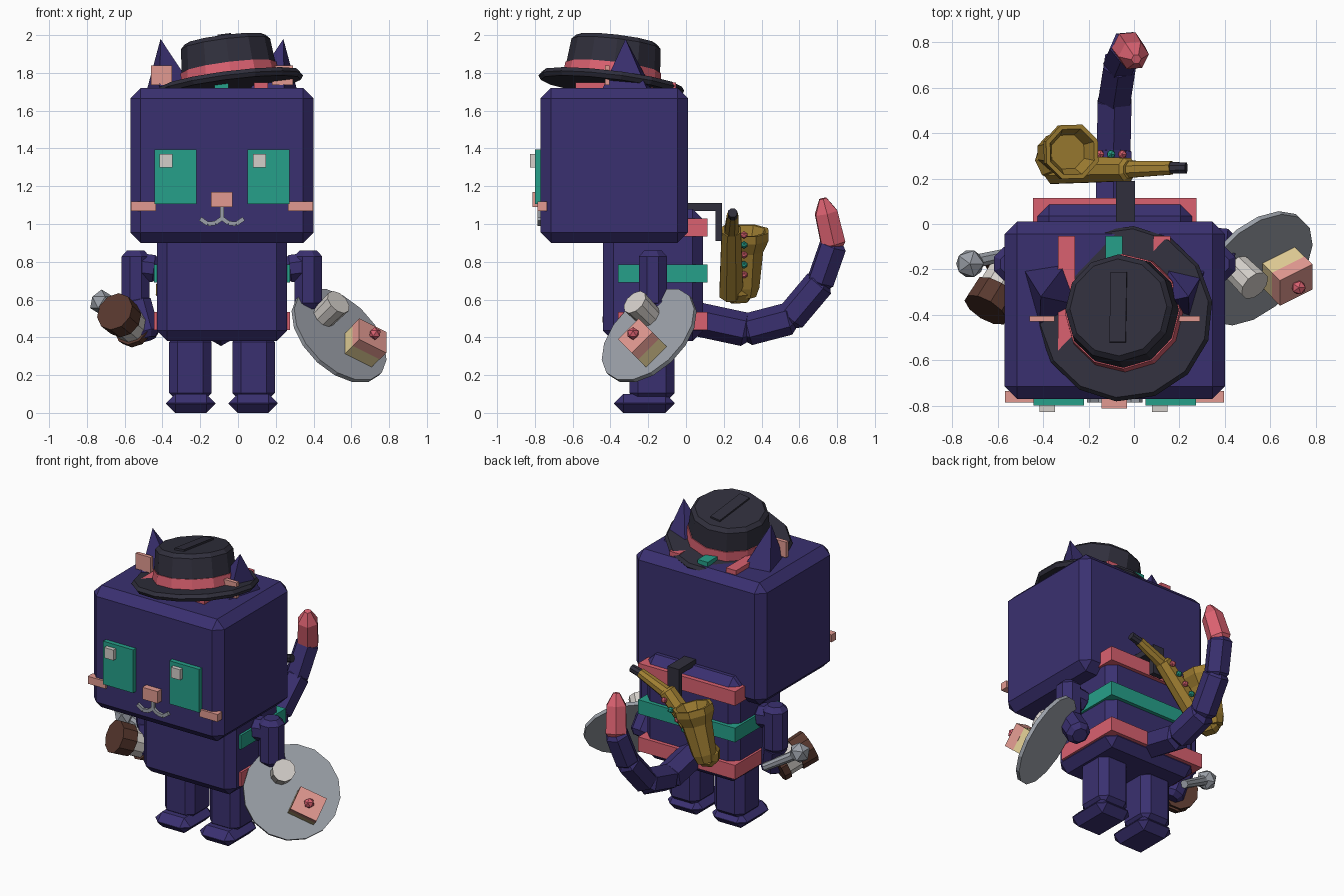
import bpy, bmesh, math
from mathutils import Vector, Matrix, Euler

if "Cube" in bpy.data.objects:
    bpy.data.objects.remove(bpy.data.objects["Cube"])

def mat(name, r, g, b):
    m = bpy.data.materials.new(name)
    lin = [((c / 255 + 0.055) / 1.055) ** 2.4 for c in (r, g, b)]
    m.diffuse_color = (*lin, 1)
    m.use_nodes = True
    m.node_tree.nodes["Principled BSDF"].inputs["Base Color"].default_value = m.diffuse_color
    return m

purple = mat("purple fur", 58, 48, 112)
teal = mat("teal", 38, 160, 138)
rose = mat("rose", 218, 97, 112)
dark = mat("charcoal", 48, 47, 60)
salmon = mat("salmon", 226, 154, 145)
gold = mat("brass", 160, 127, 50)
grey = mat("grey", 155, 160, 168)
white = mat("off white", 212, 207, 202)
brown = mat("brown", 88, 56, 46)
beige = mat("beige", 226, 206, 150)
CX = -0.085  # symmetry plane of the figure

def finish(name, bm, material):
    bmesh.ops.recalc_face_normals(bm, faces=bm.faces)
    me = bpy.data.meshes.new(name)
    bm.to_mesh(me)
    bm.free()
    me.materials.append(material)
    ob = bpy.data.objects.new(name, me)
    bpy.context.collection.objects.link(ob)
    return ob

def box(name, x, y, z, material, bevel=0, frame=None):
    """Box from ranges, optionally chamfered and placed in a local frame."""
    bm = bmesh.new()
    bmesh.ops.create_cube(bm, size=1)
    for v in bm.verts:
        v.co = Vector([(r[0] + r[1]) / 2 + c * (r[1] - r[0]) for r, c in zip((x, y, z), v.co)])
    if bevel:
        bmesh.ops.bevel(bm, geom=bm.edges[:], offset=bevel, segments=1, affect='EDGES')
    if frame:
        bm.transform(frame)
    return finish(name, bm, material)

def pair(name, x, y, z, material, bevel=0):
    """Two boxes mirrored about the figure's middle."""
    box("right_" + name, x, y, z, material, bevel)
    box("left_" + name, (2 * CX - x[1], 2 * CX - x[0]), y, z, material, bevel)

def rod(name, a, b, profile, sides, material):
    """Turned shape along a-b; profile is (distance fraction, radius)."""
    a, b = Vector(a), Vector(b)
    d = b - a
    q = d.to_track_quat('Z', 'Y')
    bm = bmesh.new()
    rings = []
    for t, r in profile:
        rings.append([bm.verts.new(a + d * t + q @ Vector((r * math.cos(k), r * math.sin(k), 0)))
                      for k in [2 * math.pi * (i + 0.5) / sides for i in range(sides)]])
    for lo, hi in zip(rings, rings[1:]):
        for i in range(sides):
            j = (i + 1) % sides
            bm.faces.new((lo[i], lo[j], hi[j], hi[i]))
    bm.faces.new(rings[0][::-1])
    bm.faces.new(rings[-1])
    return finish(name, bm, material)

def limb(name, a, b, r, sides=8, material=purple):
    c = 0.4 * r / (Vector(b) - Vector(a)).length
    return rod(name, a, b, [(0, r * .62), (c, r), (1 - c, r), (1, r * .62)], sides, material)

def ball(name, at, r, material, sub=1):
    bm = bmesh.new()
    bmesh.ops.create_icosphere(bm, subdivisions=sub, radius=r, matrix=Matrix.Translation(at))
    return finish(name, bm, material)

# Head and body
box("head", (-.57, .40), (-.77, .01), (.90, 1.72), purple, .055)
box("body", (-.43, .26), (-.44, .09), (.38, 1.08), purple, .055)
for i, (z, m) in enumerate([(.44, rose), (.69, teal), (.935, rose)]):
    box(f"body_stripe_{i}", (-.445, .275), (-.36, .115), (z, z + .095), m)

# Legs and feet
pair("leg", (-.03, .195), (-.30, -.06), (.06, .42), purple, .045)
pair("foot", (-.05, .21), (-.38, -.06), (0, .10), purple, .048)

# Face
pair("eye", (.05, .272), (-.80, -.75), (1.105, 1.395), teal)
for x in (-.415, .08):
    box("eye_glint", (x, x + .068), (-.827, -.79), (1.30, 1.37), white)
box("nose", (-.143, -.03), (-.812, -.75), (1.09, 1.17), salmon)
pair("cheek", (.265, .397), (-.785, -.735), (1.07, 1.12), salmon)
for s in (-1, 1):
    pts = [(0, 1.09), (0, 1.03), (.035, 1.005), (.075, 1.0), (.115, 1.028)]
    for p, q in zip(pts, pts[1:]):
        rod("mouth_line", (CX + s * p[0], -.775, p[1]), (CX + s * q[0], -.775, q[1]),
            [(0, .016), (1, .016)], 4, grey)

# Ears with inner plates
for s, side in ((1, "right"), (-1, "left")):
    bm = bmesh.new()
    base = [bm.verts.new((CX + s * x, y, 1.70)) for x, y in
            ((.14, -.36), (.33, -.45), (.40, -.20), (.21, -.17))]
    tip = bm.verts.new((CX + s * .325, -.32, 1.98))
    bm.faces.new(base)
    for i in range(4):
        bm.faces.new((base[i], base[(i + 1) % 4], tip))
    finish(side + "_ear", bm, purple)
pair("inner_ear", (.18, .29), (-.43, -.405), (1.735, 1.84), salmon)

# Stripes on top of the head
for i, (x, m) in enumerate([(-.335, rose), (-.125, teal), (.085, rose)]):
    box(f"head_stripe_{i}", (x, x + .075), (-.585, -.052), (1.70, 1.75), m)

# Tilted hat
hat_at = Vector((-.04, -.395, 1.745))
up = Vector((-.125, .12, 1)).normalized()
at = lambda h: hat_at + up * h
rod("hat_brim", at(-.022), at(.022), [(0, .375), (.5, .39), (1, .375)], 14, dark)
rod("hat_band", at(.015), at(.085), [(0, .262), (1, .255)], 12, rose)
rod("hat_crown", at(.08), at(.235), [(0, .25), (.85, .238), (1, .215)], 12, dark)
frame = Matrix.Translation(at(.235)) @ up.to_track_quat('Z', 'Y').to_matrix().to_4x4()
dent = box("hat_crease", (-.036, .036), (-.155, .155), (-.01, .012), dark)
dent.matrix_world = Matrix.Translation(at(.235)) @ Euler((-.12, -.125, 0)).to_matrix().to_4x4()

# Arms
for s, side in ((1, "right"), (-1, "left")):
    limb(side + "_shoulder", (CX + s * .33, -.175, .76), (CX + s * .49, -.175, .78), .078)
    limb(side + "_upper_arm", (CX + s * .457, -.175, .86), (CX + s * .457, -.175, .55), .08)
limb("right_hand", (.37, -.17, .60), (.38, -.06, .44), .078)
limb("left_hand", (-.54, -.175, .61), (-.48, -.23, .39), .078)

# Tail
tail = [(-.09, .04, .50), (-.09, .32, .44), (-.085, .55, .50), (-.06, .71, .69), (-.03, .78, .89)]
for i, (a, b) in enumerate(zip(tail, tail[1:])):
    a, b = Vector(a), Vector(b)
    e = (b - a).normalized() * .025
    limb(f"tail_{i}", a - e, b + e, .09 - .004 * i, 6)
rod("tail_tip", (-.03, .785, .87), (.01, .725, 1.135),
    [(0, .05), (.1, .073), (.72, .068), (1, .022)], 6, rose)

# Serving plate with cake and cup, tilted outwards
n = Vector((1, -1, 1)).normalized()
u = Vector((0, 1, 1)).normalized()
v = Vector((2, 1, -1)).normalized()
centre = Vector((.535, -.195, .41))
rod("plate", centre - n * .012, centre + n * .012, [(0, .3), (1, .3)], 16, grey)
M = Matrix((v, u, n)).transposed().to_4x4()
M.translation = centre + Vector((.095, .01, -.085))
box("cake_sponge", (-.087, .087), (-.077, .077), (.0, .085), beige, 0, M)
box("cake_icing", (-.088, .088), (-.078, .078), (.085, .145), salmon, 0, M)
ball("cake_cherry", M @ Vector((0, 0, .165)), .034, rose)
cup = centre + Vector((-.087, .007, .093))
rod("cup", cup, cup + n * .145, [(0, .066), (1, .072)], 10, white)

# Hand drum and beater
a, b = Vector((-.545, -.20, .445)), Vector((-.645, -.365, .53))
rod("drum_shell", a, b, [(0, .092), (1, .092)], 10, white)
for name, t0, t1 in (("drum_back", -.05, .16), ("drum_front", .58, 1.08)):
    rod(name, a.lerp(b, t0), a.lerp(b, t1), [(0, .103), (1, .106)], 10, brown)
ball("beater_head", (-.722, -.175, .585), .068, grey)
rod("beater_handle", (-.70, -.165, .57), (-.50, -.12, .45), [(0, .032), (1, .026)], 8, grey)

# Horn slung on the back: body, bow, bell, neck and mouthpiece
low, top = Vector((-.35, .24, .63)), Vector((-.02, .24, .98))
rod("horn_body", low, top, [(0, .068), (.5, .062), (.97, .055), (1, .04)], 8, gold)
limb("horn_bow", (-.33, .22, .645), (-.385, .335, .655), .075, 8, gold)
rod("horn_bell", (-.37, .315, .62), (-.272, .318, .965),
    [(0, .06), (.15, .078), (.7, .098), (.88, .128), (1, .128), (1, .108), (.8, .08)], 8, gold)
rod("horn_neck", top - Vector((.03, 0, .03)), (.165, .247, 1.045), [(0, .042), (1, .032)], 8, gold)
rod("horn_mouthpiece", (.155, .247, 1.04), (.23, .247, 1.06), [(0, .028), (1, .026)], 8, dark)
for i in range(6):
    ball(f"horn_key_{i}", low.lerp(top, .14 + .15 * i) + Vector((.005, .067, 0)), .021, (teal, rose)[i % 2])

# Strap holding the horn
box("strap_top", (-.08, .005), (-.03, .19), (1.07, 1.11), dark)
box("strap_drop", (-.08, .005), (.155, .19), (.91, 1.11), dark)
